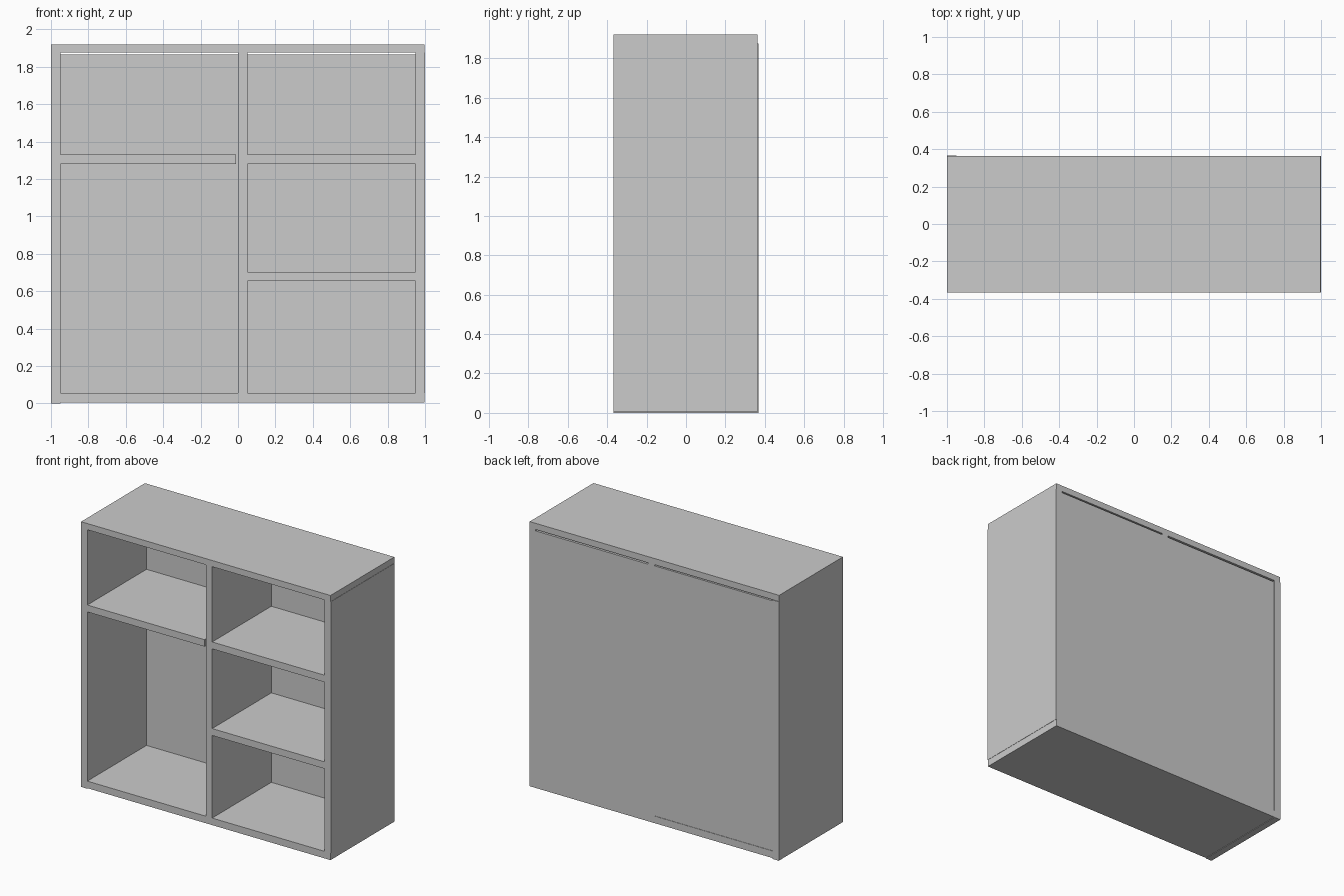
import bpy
import bmesh
from mathutils import Vector

if "Cube" in bpy.data.objects:
    bpy.data.objects.remove(bpy.data.objects["Cube"])

FRONT, BACK = -0.367, 0.363   # depth limits shared by most boards
T = 0.05                      # board thickness


def board(name, x0, x1, z0, z1, y0=FRONT, y1=BACK):
    """Add one flat rectangular board from its limits."""
    bm = bmesh.new()
    bmesh.ops.create_cube(bm, size=1)
    bmesh.ops.scale(bm, vec=Vector((x1 - x0, y1 - y0, z1 - z0)), verts=bm.verts)
    mesh = bpy.data.meshes.new(name)
    bm.to_mesh(mesh)
    bm.free()
    obj = bpy.data.objects.new(name, mesh)
    obj.location = ((x0 + x1) / 2, (y0 + y1) / 2, (z0 + z1) / 2)
    bpy.context.collection.objects.link(obj)


# Outer carcass; the left side sticks out a touch at the back and bottom
board("top_board", -1, 0.998, 1.875, 1.92)
board("bottom_board", -0.998, 0.998, 0.004, 0.055)
board("left_side", -1, -1 + T, 0, 1.875, y1=0.367)
board("right_side", 1 - T, 1, 0.055, 1.875)

# Upright divider, right of centre
board("divider", 0, T, 0.055, 1.875)

# Shelves; the left one stops just short of the divider
BACK_INNER = 0.31
board("left_shelf", -0.95, -0.01, 1.28, 1.28 + T, y1=BACK_INNER)
for i, z in enumerate((0.653, 1.28)):
    board(f"right_shelf_{i + 1}", T, 0.95, z, z + T, y1=BACK_INNER)

# Back panels, with a thin slit left below the top board
board("left_back_panel", -0.95, 0, 0.055, 1.865, y0=BACK_INNER, y1=0.36)
board("right_back_panel", T, 0.95, 0.055, 1.865, y0=BACK_INNER)
